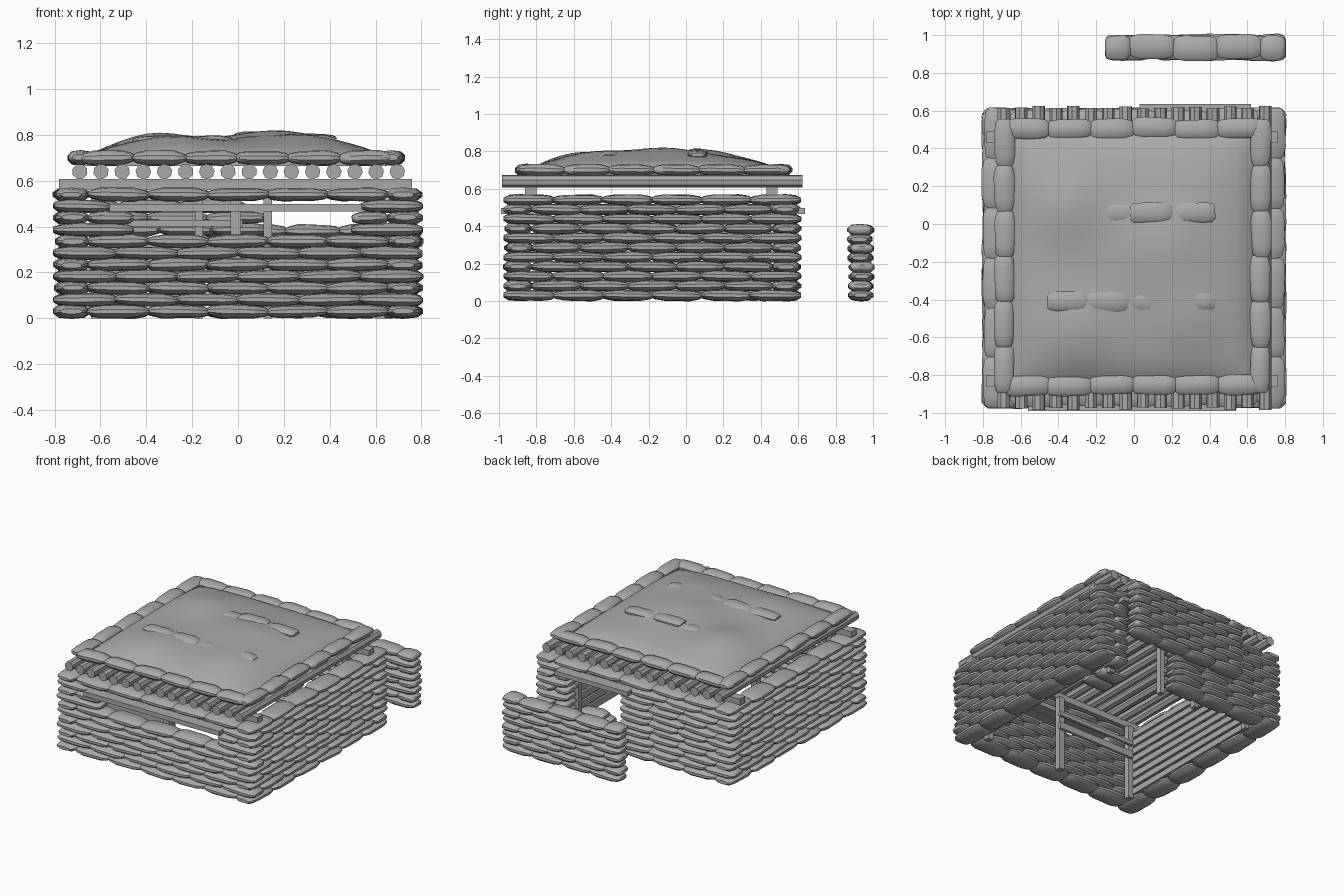
import bpy, bmesh, math, random
from mathutils import Matrix, Vector

if "Cube" in bpy.data.objects:
    bpy.data.objects.remove(bpy.data.objects["Cube"])

random.seed(4)
GREY = bpy.data.materials.new("plain_grey")
GREY.diffuse_color = (0.4, 0.4, 0.4, 1)
GREY.use_nodes = True
GREY.node_tree.nodes["Principled BSDF"].inputs["Base Color"].default_value = GREY.diffuse_color


def finish(name, bm, smooth=True):
    bmesh.ops.recalc_face_normals(bm, faces=bm.faces)
    me = bpy.data.meshes.new(name)
    bm.to_mesh(me)
    bm.free()
    ob = bpy.data.objects.new(name, me)
    bpy.context.collection.objects.link(ob)
    me.materials.append(GREY)
    if smooth:
        bpy.ops.object.select_all(action='DESELECT')
        bpy.context.view_layer.objects.active = ob
        ob.select_set(True)
        bpy.ops.object.shade_smooth_by_angle(angle=math.radians(40))
    return ob


# Cross-section and lengthwise taper of a stuffed bag (unit half sizes)
SECTION = [(1, -.3), (1, .3), (.7, .85), (0, 1), (-.7, .85), (-1, .3), (-1, -.3), (-.7, -.85), (0, -1), (.7, -.85)]
TAPER = [(-1, .62, .4), (-.86, .88, .72), (-.5, 1, 1), (.5, 1, 1), (.86, .88, .72), (1, .62, .4)]


def bag(bm, centre, length, width, height, turn=0.0):
    m = (Matrix.Translation(centre) @ Matrix.Rotation(turn + random.uniform(-.03, .03), 4, 'Z')
         @ Matrix.Rotation(random.uniform(-.025, .025), 4, 'Y'))
    rings = []
    for t, w, h in TAPER:
        w *= random.uniform(.92, 1.04)
        h *= random.uniform(.88, 1.06)
        rings.append([bm.verts.new(m @ Vector((t * length / 2, u * w * width / 2, v * h * height / 2)))
                      for u, v in SECTION])
    n = len(SECTION)
    for a, b in zip(rings, rings[1:]):
        for i in range(n):
            bm.faces.new((a[i], a[(i + 1) % n], b[(i + 1) % n], b[i]))
    bm.faces.new(rings[0])
    bm.faces.new(rings[-1])


def bag_row(bm, a, b, across, z, along_x, width=.15, height=.06, pitch=.26):
    n = max(1, round((b - a) / pitch))
    step = (b - a) / n
    for i in range(n):
        c = a + (i + .5) * step
        j = random.uniform(-.006, .006)
        pos = (c, across + j, z) if along_x else (across + j, c, z)
        bag(bm, pos, step * 1.04, width, height, 0 if along_x else math.pi / 2)


def box(bm, x0, x1, y0, y1, z0, z1):
    m = Matrix.Translation(((x0 + x1) / 2, (y0 + y1) / 2, (z0 + z1) / 2)) @ Matrix.Diagonal(
        (x1 - x0, y1 - y0, z1 - z0, 1))
    bmesh.ops.create_cube(bm, size=1, matrix=m)


X0, X1, Y0, Y1, W, STEP = -.8, .8, -.97, .61, .15, .051

# Sandbag walls in running bond, interrupted by the firing slit and the doorway
walls = {k: bmesh.new() for k in ("front_wall", "back_wall", "left_wall", "right_wall")}
for k in range(11):
    z = .03 + k * STEP
    inset = W if k % 2 == 0 else 0
    side_inset = W - inset
    for name, y, gap, levels in (("front_wall", Y0 + W / 2, (-.46, .5), (7, 8)),
                                 ("back_wall", Y1 - W / 2, (.12, .55), range(9))):
        if k == 9:
            gap = (-.56, .54) if name == "front_wall" else (.03, .62)
        a, b = X0 + inset, X1 - inset
        spans = [(a, gap[0]), (gap[1], b)] if k in levels or k == 9 else [(a, b)]
        for s, e in spans:
            if e - s > .06:
                bag_row(walls[name], s, e, y, z, True)
    for name, x in (("left_wall", X0 + W / 2), ("right_wall", X1 - W / 2)):
        bag_row(walls[name], Y0 + side_inset, Y1 - side_inset, x, z, False)
for name, bm in walls.items():
    finish(name, bm)

# Free-standing blast wall behind the doorway
bm = bmesh.new()
for k in range(8):
    if k % 2 == 0:
        bag_row(bm, -.14, .8, .935, .03 + k * .05, True, width=.13, pitch=.235)
    else:
        for a, b in ((-.15, -.02), (-.02, .67), (.67, .8)):
            bag_row(bm, a, b, .935, .03 + k * .05, True, width=.13, pitch=.235)
finish("blast_wall", bm)

# Lintel planks over both openings
for name, xa, xb, ya, yb in (("slit_lintel", -.56, .54, -.99, -.82), ("door_lintel", .03, .62, .46, .635)):
    bm = bmesh.new()
    box(bm, xa, xb, ya, (ya + yb) / 2 - .003, .465, .498)
    box(bm, xa, xb, (ya + yb) / 2 + .003, yb, .465, .498)
    finish(name, bm, False)

# Posts holding the roof and the door frame
bm = bmesh.new()
for x in (-.62, -.01, .62):
    box(bm, x - .022, x + .022, -.815, -.77, 0, .56)
for x in (-.62, -.17, .13, .57):
    box(bm, x - .018, x + .018, .415, .455, 0, .56)
finish("posts", bm, False)

# Cross beams carrying the roof
bm = bmesh.new()
for y in (-.83, .46):
    box(bm, -.78, .76, y - .03, y + .03, .56, .608)
finish("roof_beams", bm, False)

# Plank lining on the inner side walls
bm = bmesh.new()
for i in range(8):
    z = .03 + i * .063
    box(bm, -.65, -.635, -.8, .44, z, z + .045)
    box(bm, .635, .65, -.8, .44, z, z + .045)
finish("wall_lining", bm, False)

# Rails below the firing slit
bm = bmesh.new()
box(bm, -.62, .02, -.77, -.75, .3, .35)
box(bm, -.62, .02, -.77, -.75, .4, .43)
finish("slit_rails", bm, False)

# Loose bags on the floor
bm = bmesh.new()
for x, y, z in ((.52, .24, .03), (.52, .36, .03), (.53, .3, .085)):
    bag(bm, (x, y, z), .2, .12, .06)
finish("loose_bags", bm)

# Roof logs laid front to back
bm = bmesh.new()
for i in range(16):
    x = -.69 + i * 1.385 / 15
    m = (Matrix.Translation((x, -.18, .64)) @ Matrix.Rotation(math.pi / 2, 4, 'X')
         @ Matrix.Rotation(random.uniform(0, 1), 4, 'Z'))
    bmesh.ops.create_cone(bm, cap_ends=True, segments=8, radius1=.034, radius2=.034,
                          depth=1.6 + random.uniform(-.02, .01), matrix=m)
finish("roof_logs", bm)

# Ring of bags around the roof edge
bm = bmesh.new()
for y in (-.855, .505):
    bag_row(bm, -.68, .67, y, .7, True, .11, .065, .222)
for x in (-.685, .67):
    bag_row(bm, -.89, .55, x, .7, False, .11, .065, .222)
finish("roof_edge_bags", bm)


# Earth mound on the roof: soft dome with low bumps
def mound_height(x, y):
    u, v = (x + .01) / .66, (y + .17) / .67
    edge = max(0, (1 - u ** 4) * (1 - v ** 4))
    h = .68 + .095 * edge ** .55
    for bx, by, r, a in ((-.38, .1, .2, .045), (.17, -.12, .24, .045), (-.3, -.6, .2, .035), (.3, -.5, .2, .03)):
        h += a * edge * math.exp(-((x - bx) ** 2 + (y - by) ** 2) / (r * r))
    return h


bm = bmesh.new()
bmesh.ops.create_grid(bm, x_segments=24, y_segments=24, size=.66, matrix=Matrix.Translation((-.01, -.17, 0)))
for v in bm.verts:
    v.co.z = mound_height(v.co.x, v.co.y)
base = bmesh.ops.extrude_face_region(bm, geom=list(bm.faces))
for v in base["geom"]:
    if isinstance(v, bmesh.types.BMVert):
        v.co.z = .665
finish("earth_mound", bm)

# Half-buried bags on the mound
bm = bmesh.new()
for x, y, lift in ((-.06, .06, -.018), (.09, .06, -.006), (.32, .06, -.006),
                   (-.35, -.41, -.01), (-.14, -.41, -.01), (.09, -.41, -.022), (.32, -.41, -.024)):
    bag(bm, (x, y, mound_height(x, y) + lift), .22, .11, .05)
finish("mound_bags", bm)
